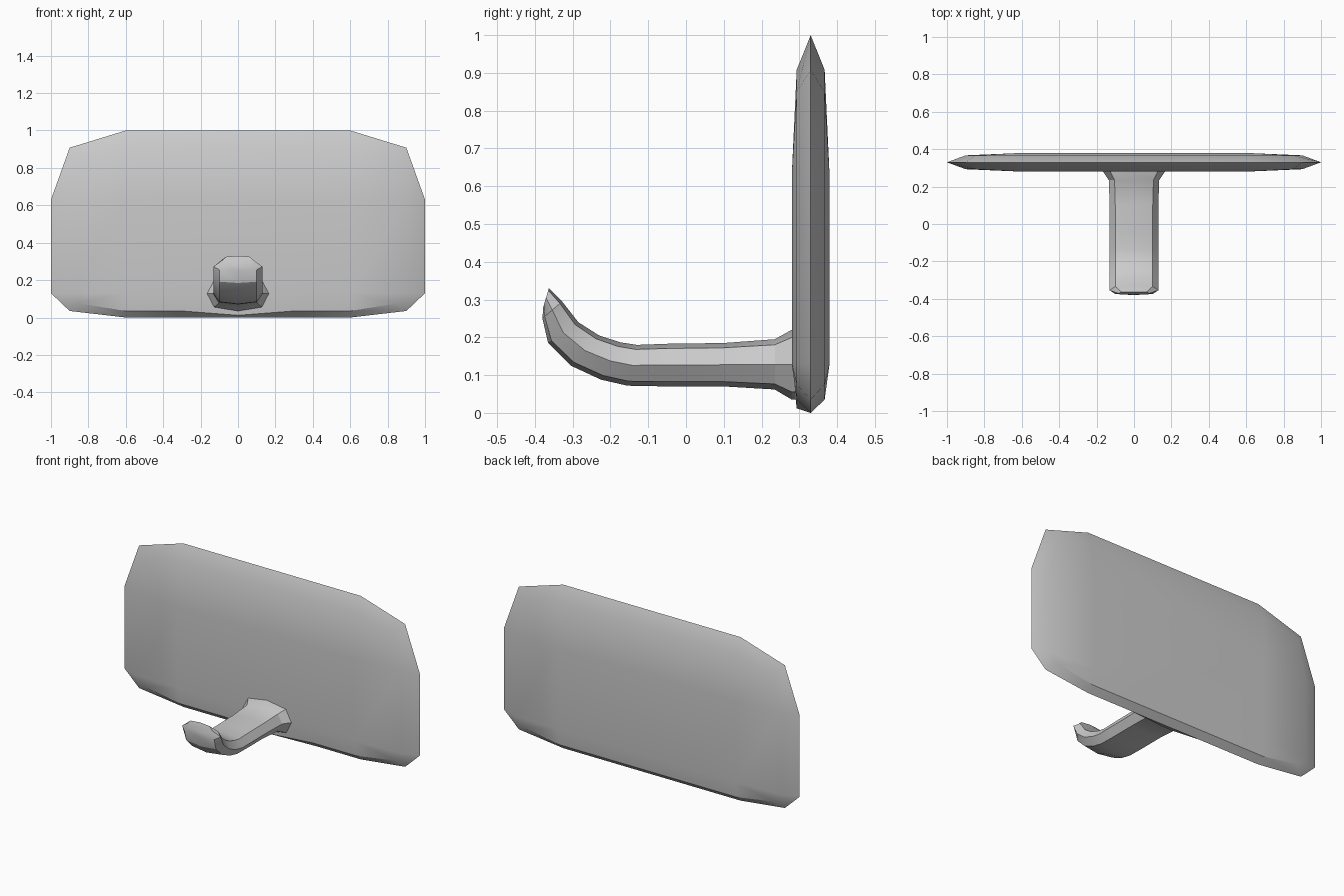
import bpy, bmesh

if "Cube" in bpy.data.objects:
    bpy.data.objects.remove(bpy.data.objects["Cube"])

def finish(name, bm):
    bmesh.ops.remove_doubles(bm, verts=bm.verts, dist=0.0005)
    bmesh.ops.recalc_face_normals(bm, faces=bm.faces)
    mesh = bpy.data.meshes.new(name)
    bm.to_mesh(mesh)
    bm.free()
    ob = bpy.data.objects.new(name, mesh)
    bpy.context.collection.objects.link(ob)
    bpy.ops.object.select_all(action='DESELECT')
    ob.select_set(True)
    bpy.context.view_layer.objects.active = ob
    bpy.ops.object.shade_smooth_by_angle(angle=0.5)
    return ob

def loft(bm, loops):
    rings = [[bm.verts.new(p) for p in loop] for loop in loops]
    n = len(rings[0])
    for a, b in zip(rings, rings[1:]):
        for i in range(n):
            j = (i + 1) % n
            bm.faces.new((a[i], a[j], b[j], b[i]))
    bm.faces.new(rings[0])
    bm.faces.new(rings[-1])

def plate_loop(half, y, dip=0.0):
    # right half runs from bottom centre to top; the left is mirrored
    pts = [(x, y, z) for x, z in half]
    if dip:
        pts[0] = (0, y, dip)
    return pts + [(-x, yy, z) for x, yy, z in reversed(pts[1:])]

# Wall plate: sharp rim, bevelled shoulder, flat middle on both sides
rim = [(0, 0), (.3, 0), (.6, 0), (.9, .035), (1, .13), (1, .63), (.9, .908), (.6, 1)]
shoulder = [(0, .035), (.3, .035), (.6, .035), (.85, .075), (.9, .13),
            (.9, .63), (.85, .85), (.6, .908)]
middle = [(0, .13), (.3, .13), (.6, .13), (.6, .13), (.6, .13),
          (.6, .63), (.6, .63), (.6, .63)]
bm = bmesh.new()
loft(bm, [plate_loop(middle, .28), plate_loop(shoulder, .293, .012),
          plate_loop(rim, .33),
          plate_loop(shoulder, .367), plate_loop(middle, .38)])
finish("wall_plate", bm)

# Hook: octagonal section swept along stations (top y, z, bottom y, z, half width)
section = [(0, 1), (.77, .78), (1, 0), (.77, -.78), (0, -1),
           (-.77, -.78), (-1, 0), (-.77, .78)]
stations = [
    (.31, .22, .31, .035, .165), (.28, .22, .28, .035, .165),
    (.235, .195, .235, .062, .135), (.1, .185, .1, .07, .13),
    (-.05, .183, -.05, .07, .13), (-.13, .18, -.155, .072, .13),
    (-.175, .187, -.225, .088, .13), (-.23, .205, -.305, .125, .13),
    (-.285, .24, -.365, .185, .13), (-.328, .295, -.38, .25, .13),
    (-.363, .33, -.378, .28, .085),
]
loops = []
for ty, tz, by, bz, w in stations:
    loops.append([(sx * w, (ty + by) / 2 + s * (ty - by) / 2,
                   (tz + bz) / 2 + s * (tz - bz) / 2) for sx, s in section])
bm = bmesh.new()
loft(bm, loops)
finish("hook", bm)
